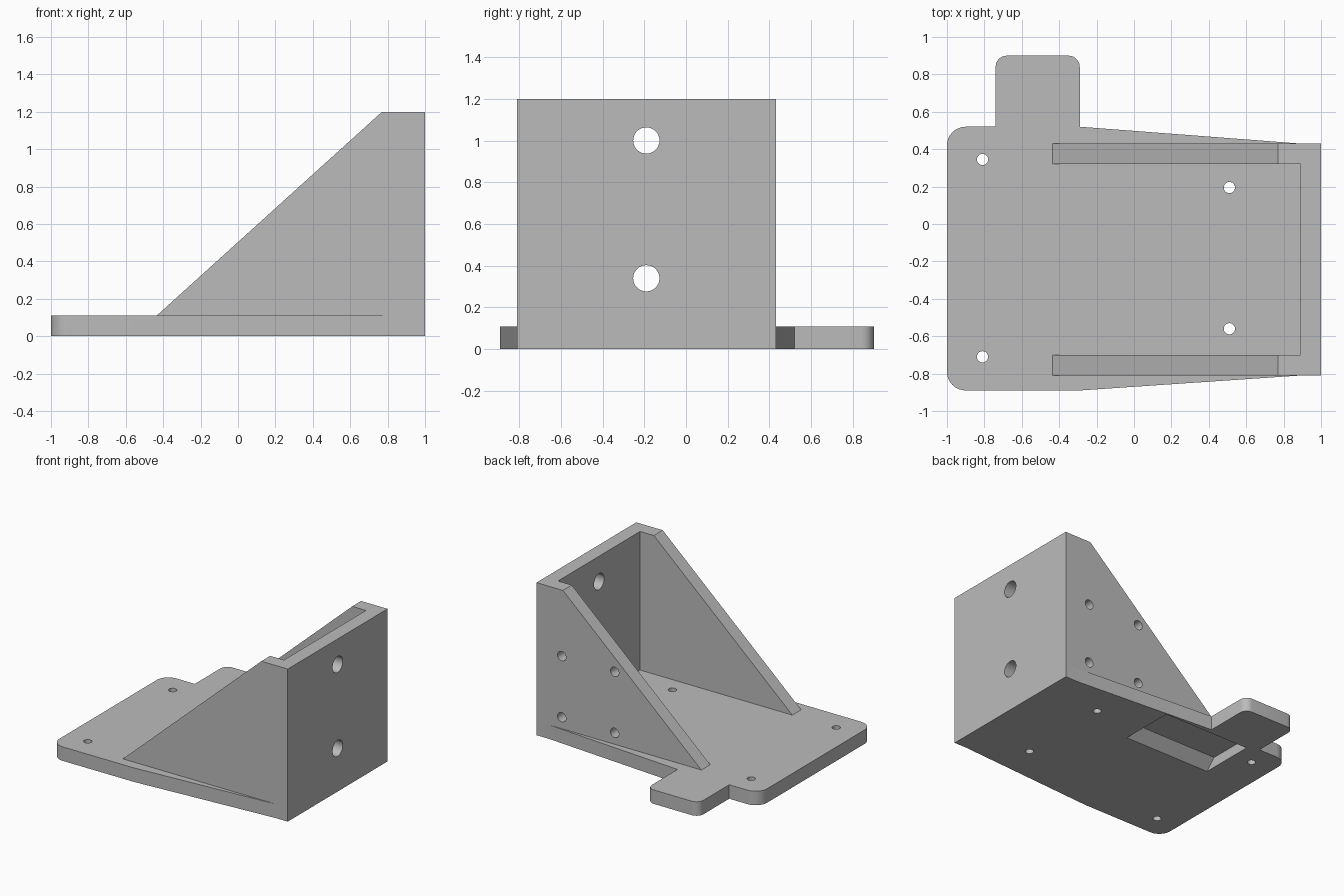
import bpy, bmesh
from math import cos, sin, pi
from mathutils import Vector

if "Cube" in bpy.data.objects:
    bpy.data.objects.remove(bpy.data.objects["Cube"], do_unlink=True)

grey = bpy.data.materials.new("plain_grey")
grey.use_nodes = True
grey.diffuse_color = (0.5, 0.5, 0.5, 1)
grey.node_tree.nodes["Principled BSDF"].inputs["Base Color"].default_value = (0.5, 0.5, 0.5, 1)

# Placing a profile point (u, v) at distance w along the extrusion axis
PLACE = {
    "X": lambda u, v, w: Vector((w, u, v)),
    "Y": lambda u, v, w: Vector((u, w, v)),
    "Z": lambda u, v, w: Vector((u, v, w)),
}


def prism(name, profile, axis, start, end):
    """Extrude a closed profile along an axis."""
    bm = bmesh.new()
    place = PLACE[axis]
    face = bm.faces.new([bm.verts.new(place(u, v, start)) for u, v in profile])
    moved = bmesh.ops.extrude_face_region(bm, geom=[face])["geom"]
    verts = [g for g in moved if isinstance(g, bmesh.types.BMVert)]
    bmesh.ops.translate(bm, verts=verts, vec=place(0, 0, end - start))
    bmesh.ops.recalc_face_normals(bm, faces=bm.faces)
    mesh = bpy.data.meshes.new(name)
    bm.to_mesh(mesh)
    bm.free()
    mesh.materials.append(grey)
    obj = bpy.data.objects.new(name, mesh)
    bpy.context.collection.objects.link(obj)
    return obj


def rounded(points, steps=8):
    """Outline whose points are (x, y, radius); square corners only are rounded."""
    out = []
    n = len(points)
    for i, (x, y, r) in enumerate(points):
        p = Vector((x, y))
        if not r:
            out.append(p)
            continue
        a = (Vector(points[i - 1][:2]) - p).normalized() * r
        b = (Vector(points[(i + 1) % n][:2]) - p).normalized() * r
        for k in range(steps + 1):
            t = k / steps * pi / 2
            out.append(p + a * (1 - sin(t)) + b * (1 - cos(t)))
    return out


def circle(u, v, r, sides=32):
    return [(u + r * cos(2 * pi * k / sides), v + r * sin(2 * pi * k / sides)) for k in range(sides)]


def cut(obj, cutter):
    """Subtract a cutter and discard it."""
    mod = obj.modifiers.new("cut", "BOOLEAN")
    mod.operation, mod.solver, mod.object = "DIFFERENCE", "EXACT", cutter
    bpy.context.view_layer.objects.active = obj
    bpy.ops.object.modifier_apply(modifier=mod.name)
    bpy.data.objects.remove(cutter, do_unlink=True)


def drill(obj, centres, r, axis, start, end):
    for u, v in centres:
        cut(obj, prism("hole_cutter", circle(u, v, r), axis, start, end))


THICK, HEIGHT = 0.11, 1.2
WALL_X = 0.89
BACK, FRONT = 0.43, -0.81

# Base plate with tapering sides and a rounded tab
outline = rounded([
    (1, FRONT, 0), (1, BACK, 0), (WALL_X, BACK, 0),
    (-0.29, 0.52, 0), (-0.29, 0.9, 0.06), (-0.74, 0.9, 0.06), (-0.74, 0.52, 0),
    (-1, 0.52, 0.1), (-1, -0.89, 0.1), (-0.29, -0.89, 0), (WALL_X, FRONT, 0),
])
base = prism("base_plate", outline, "Z", 0, THICK)
drill(base, [(-0.81, 0.345), (-0.81, -0.71), (0.51, 0.195), (0.51, -0.56)], 0.03, "Z", -0.1, 0.3)

# Shallow pocket with sloping sides under the plate
pocket = [(0.02, -0.02), (0.5, -0.02), (0.4, 0.08), (0.12, 0.08)]
cut(base, prism("pocket_cutter", pocket, "X", -0.65, 0.1))

# Upright wall with two large holes
wall_profile = [(FRONT, THICK), (BACK, THICK), (BACK, HEIGHT), (FRONT, HEIGHT)]
wall = prism("upright_wall", wall_profile, "X", WALL_X, 1)
drill(wall, [(-0.19, 0.34), (-0.19, 1.0)], 0.063, "X", 0.7, 1.2)

# Sloping side gussets; the back one has four small holes
gusset = [(-0.435, THICK), (WALL_X, THICK), (WALL_X, HEIGHT), (0.77, HEIGHT)]
front_gusset = prism("front_gusset", gusset, "Y", FRONT, FRONT + THICK)
back_gusset = prism("back_gusset", gusset, "Y", BACK - THICK, BACK)
drill(back_gusset, [(x, z) for x in (0.32, 0.78) for z in (0.2, 0.68)], 0.037, "Y", 0.2, 0.6)

# Smooth the round edges, keep corners sharp
bpy.ops.object.select_all(action="DESELECT")
for part in (base, wall, front_gusset, back_gusset):
    part.select_set(True)
bpy.context.view_layer.objects.active = base
bpy.ops.object.shade_smooth_by_angle(angle=pi / 6)
